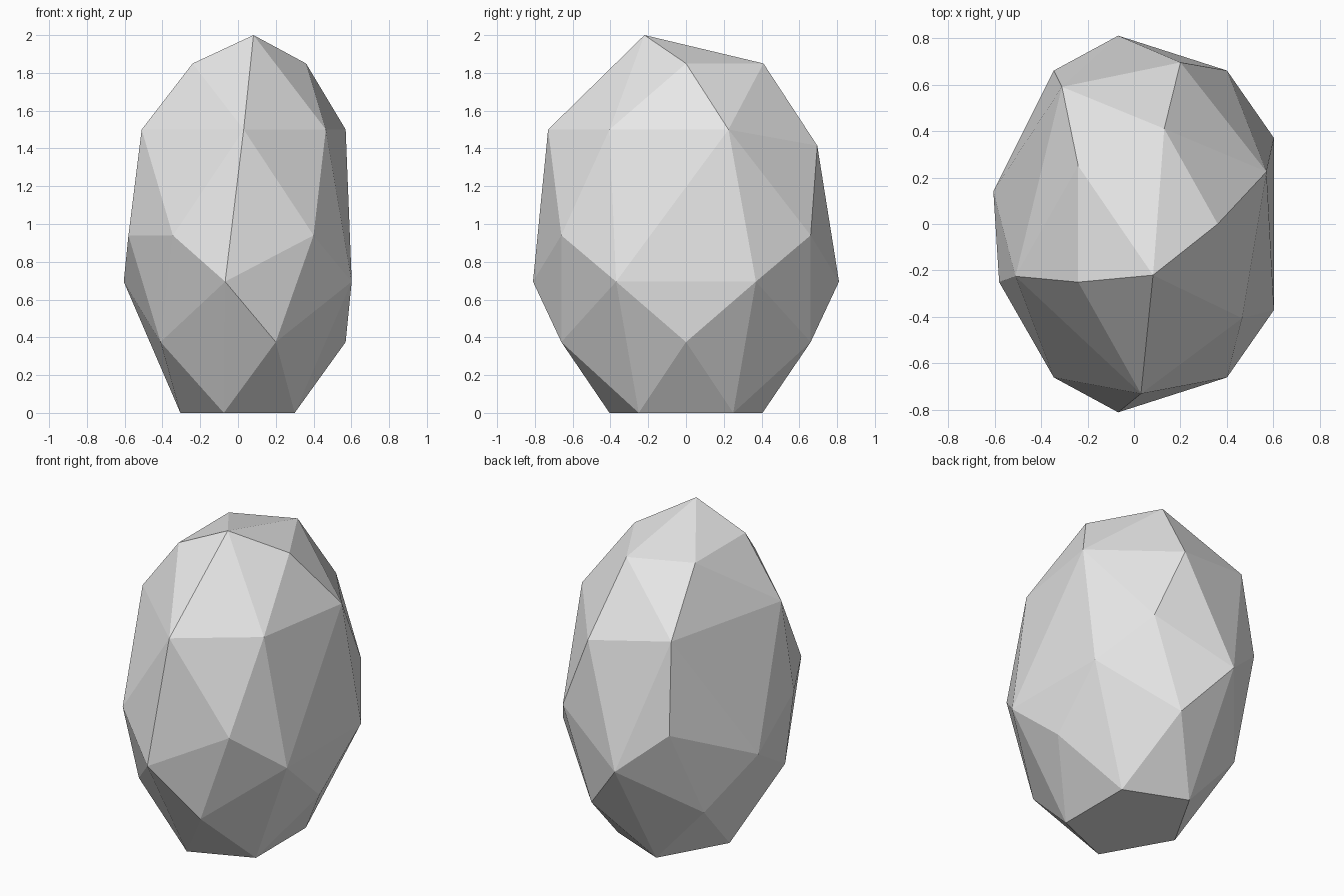
import bpy
import bmesh

if "Cube" in bpy.data.objects:
    bpy.data.objects.remove(bpy.data.objects["Cube"])

# Layers of the faceted boulder: height -> corner points (x, y)
def mirrored(*pts):
    return [(x, s * y) for x, y in pts for s in (1, -1)]

layers = [
    (0.00, [(-0.305, 0)] + mirrored((0.30, 0.25), (-0.075, 0.405))),
    (0.375, [(0.57, 0)] + mirrored((0.20, 0.66), (-0.41, 0.405))),
    (0.695, [(-0.605, 0.14)] + mirrored((0.602, 0.37), (-0.068, 0.81))),
    (0.94, [(-0.58, -0.25)] + mirrored((0.40, 0.66), (-0.345, 0.66))),
    (1.415, [(0.20, 0.695)]),
    (1.50, [(0.57, 0.225), (0.465, -0.405), (0.03, -0.73),
            (-0.51, -0.225), (-0.31, 0.59)]),
    (1.85, [(0.36, 0), (0.13, 0.41)] + mirrored((-0.24, 0.25))),
    (2.00, [(0.082, -0.22)]),
]

# Boulder: convex facets wrapped around the layer corners
bm = bmesh.new()
for z, pts in layers:
    for x, y in pts:
        bm.verts.new((x, y, z))
bmesh.ops.convex_hull(bm, input=bm.verts[:])
bmesh.ops.recalc_face_normals(bm, faces=bm.faces[:])
mesh = bpy.data.meshes.new("boulder")
bm.to_mesh(mesh)
bm.free()

stone = bpy.data.materials.new("stone grey")
stone.diffuse_color = (0.8, 0.8, 0.8, 1)
stone.use_nodes = True
stone.node_tree.nodes["Principled BSDF"].inputs["Base Color"].default_value = stone.diffuse_color
mesh.materials.append(stone)
boulder = bpy.data.objects.new("boulder", mesh)
bpy.context.collection.objects.link(boulder)
